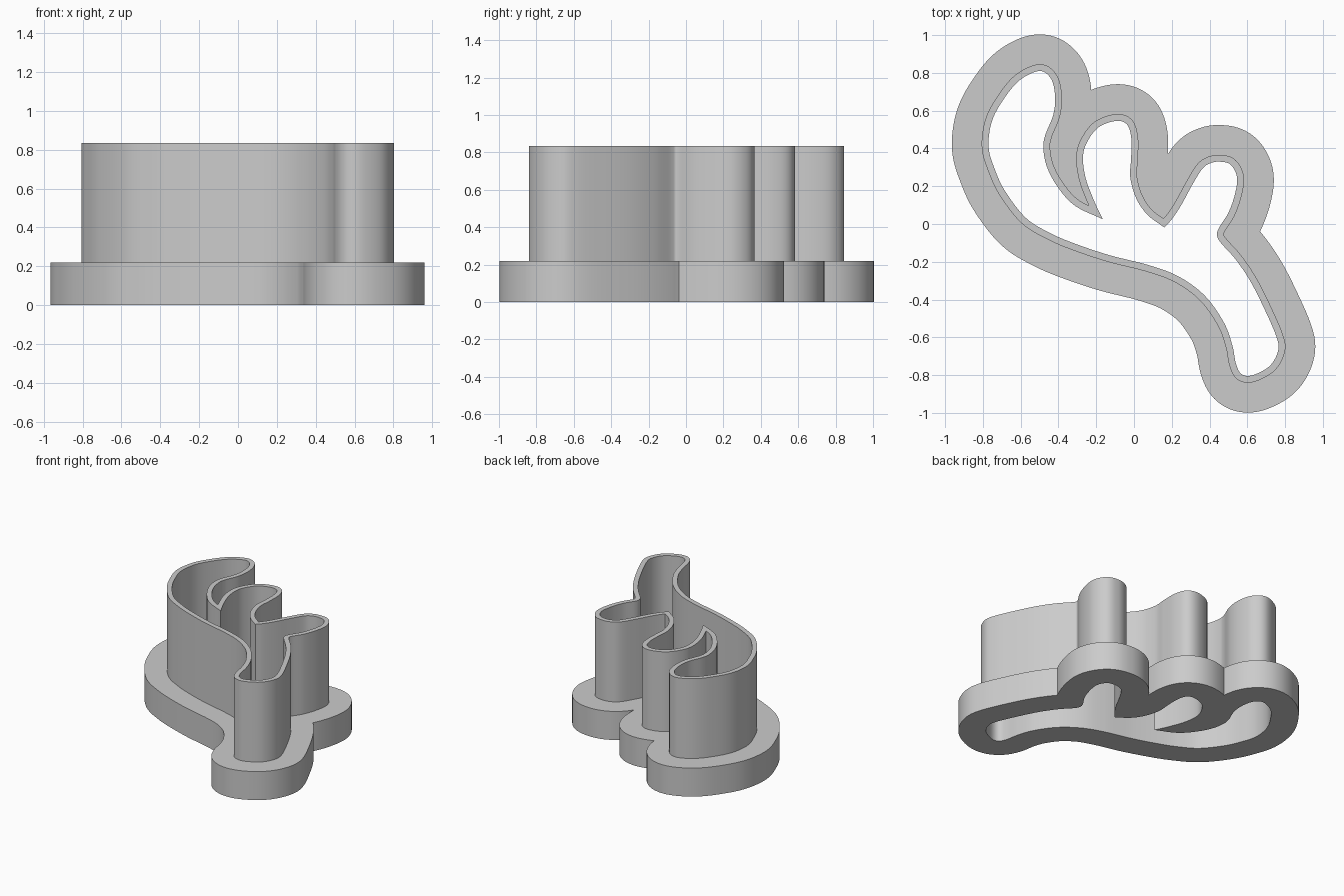
import bpy
import bmesh
from mathutils import Vector, kdtree

default_cube = bpy.data.objects.get("Cube")
if default_cube:
    bpy.data.objects.remove(default_cube, do_unlink=True)

FLANGE_TOP, WALL_TOP = 0.22, 0.835
WALL_THICKNESS, FLANGE_WIDTH = 0.036, 0.194

grey = bpy.data.materials.new("plain grey")
grey.use_nodes = True
grey.diffuse_color = (0.6, 0.6, 0.6, 1)
grey.node_tree.nodes["Principled BSDF"].inputs["Base Color"].default_value = grey.diffuse_color

# Opening outline, clockwise, split at its two sharp notch tips
middle_finger = [
    (-.165, .025), (-.21, .12), (-.255, .24), (-.27, .35), (-.25, .43), (-.19, .51),
    (-.1, .545), (-.04, .53), (-.015, .46), (-.015, .35), (-.02, .25), (.01, .14),
    (.07, .05), (.16, -.018)]
rest_of_hand = [
    (.16, -.018), (.2, .025), (.25, .1), (.31, .21), (.36, .29), (.4, .32), (.45, .33),
    (.51, .315), (.545, .25), (.535, .16), (.5, .06), (.45, -.02), (.44, -.06), (.46, -.1),
    (.54, -.19), (.62, -.31), (.7, -.47), (.755, -.6), (.763, -.67), (.72, -.75),
    (.63, -.8), (.57, -.795), (.54, -.74), (.52, -.64), (.475, -.52), (.375, -.38),
    (.24, -.28), (.085, -.22), (-.13, -.165), (-.31, -.105), (-.44, -.05), (-.57, .03),
    (-.68, .17), (-.737, .29), (-.77, .41), (-.75, .55), (-.68, .675), (-.6, .765),
    (-.5, .81), (-.44, .77), (-.418, .68), (-.427, .58), (-.47, .47), (-.48, .4),
    (-.46, .3), (-.4, .19), (-.31, .095), (-.165, .025)]


def smooth_path(points, steps=12):
    """Catmull-Rom path through the points, without its last point."""
    p = [Vector(q) for q in points]
    p = [2 * p[0] - p[1]] + p + [2 * p[-1] - p[-2]]
    path = []
    for a, b, c, d in zip(p, p[1:], p[2:], p[3:]):
        for i in range(steps):
            t = i / steps
            path.append(b + (c - a) * t / 2 + (a - 2.5 * b + 2 * c - d / 2) * t ** 2
                        + (1.5 * (b - c) + (d - a) / 2) * t ** 3)
    return path


def offset(loop, distance):
    """Outward offset of a clockwise loop, with folded-over points dropped."""
    tree = kdtree.KDTree(len(loop))
    for i, p in enumerate(loop):
        tree.insert(p.to_3d(), i)
    tree.balance()
    result = []
    for i, p in enumerate(loop):
        along = (loop[(i + 1) % len(loop)] - loop[i - 1]).normalized()
        q = p + Vector((-along.y, along.x)) * distance
        if tree.find(q.to_3d())[2] > distance - 0.001:
            if not result or (q - result[-1]).length > 0.002:
                result.append(q)
    return result


def ring(name, outer, inner, bottom, top):
    """Solid between two outlines, from bottom to top."""
    bm = bmesh.new()
    cap_edges = {bottom: [], top: []}
    for loop in (outer, inner):
        rows = {}
        for z in (bottom, top):
            row = [bm.verts.new((p.x, p.y, z)) for p in loop]
            cap_edges[z] += [bm.edges.new((row[i - 1], row[i])) for i in range(len(row))]
            rows[z] = row
        low, high = rows[bottom], rows[top]
        for i in range(len(loop)):
            bm.faces.new((low[i - 1], low[i], high[i], high[i - 1]))
    for edges in cap_edges.values():
        bmesh.ops.triangle_fill(bm, use_beauty=True, use_dissolve=False, edges=edges)
    bmesh.ops.recalc_face_normals(bm, faces=bm.faces)
    mesh = bpy.data.meshes.new(name)
    bm.to_mesh(mesh)
    bm.free()
    mesh.materials.append(grey)
    obj = bpy.data.objects.new(name, mesh)
    bpy.context.collection.objects.link(obj)
    bpy.ops.object.select_all(action="DESELECT")
    obj.select_set(True)
    bpy.context.view_layer.objects.active = obj
    bpy.ops.object.shade_smooth_by_angle(angle=0.5)
    return obj


opening = smooth_path(middle_finger) + smooth_path(rest_of_hand)

# Wide grip flange at the foot, thin cutting wall above it
ring("grip_flange", offset(opening, FLANGE_WIDTH), opening, 0, FLANGE_TOP)
ring("cutting_wall", offset(opening, WALL_THICKNESS), opening, FLANGE_TOP, WALL_TOP)
